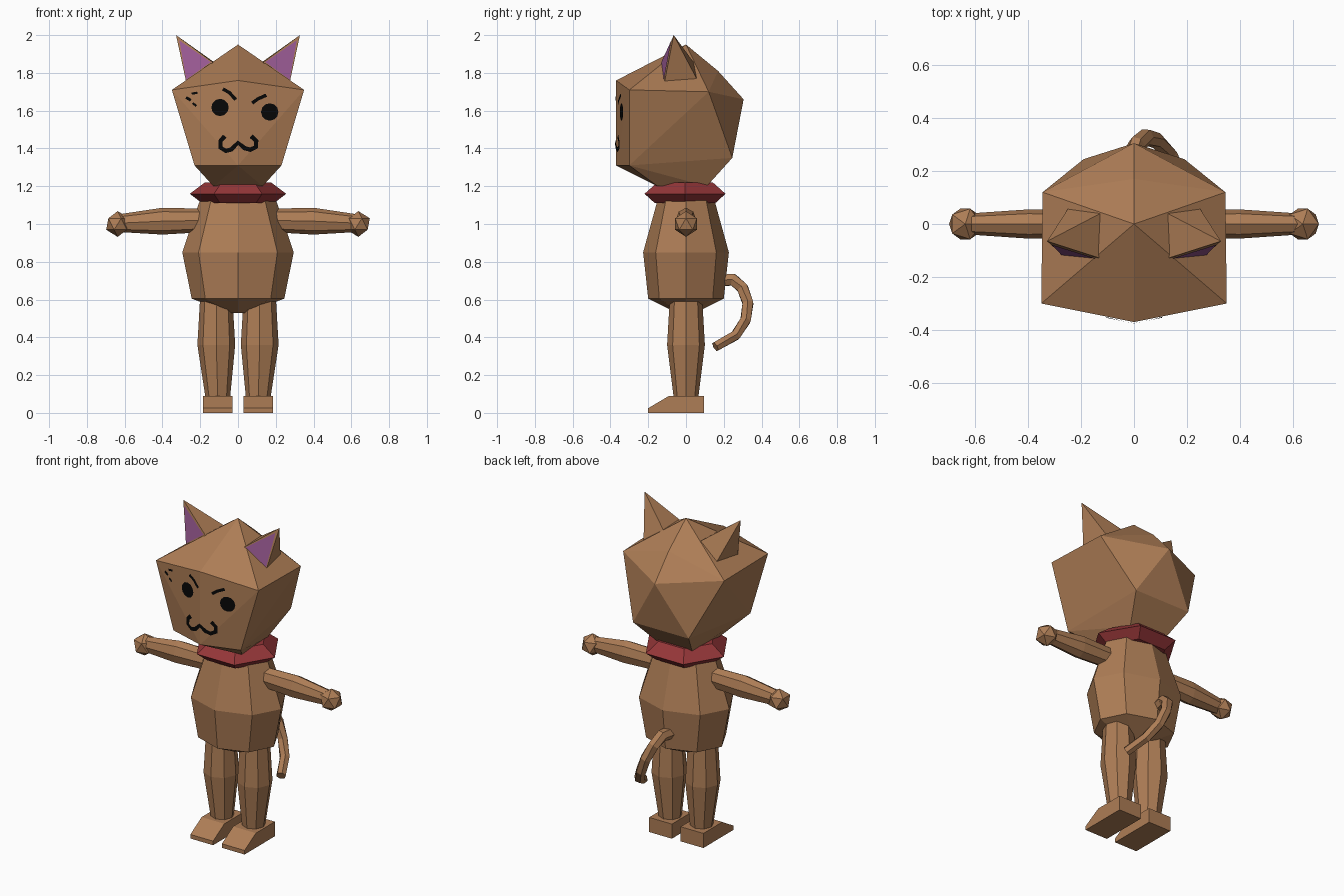
import bpy, bmesh, math
from mathutils import Vector
from mathutils.bvhtree import BVHTree

if "Cube" in bpy.data.objects:
    bpy.data.objects.remove(bpy.data.objects["Cube"])


def material(name, rgb):
    m = bpy.data.materials.new(name)
    m.diffuse_color = (*rgb, 1)
    m.use_nodes = True
    m.node_tree.nodes["Principled BSDF"].inputs["Base Color"].default_value = m.diffuse_color
    return m


BROWN = material("brown fur", (0.42, 0.205, 0.092))
RED = material("red collar", (0.30, 0.037, 0.040))
PURPLE = material("purple inner ear", (0.33, 0.105, 0.30))
BLACK = material("black", (0.002, 0.002, 0.002))


def finish(bm, name, mat, recalc=True):
    if recalc:
        bmesh.ops.recalc_face_normals(bm, faces=bm.faces)
    me = bpy.data.meshes.new(name)
    bm.to_mesh(me)
    bm.free()
    me.materials.append(mat)
    ob = bpy.data.objects.new(name, me)
    bpy.context.collection.objects.link(ob)
    return ob


def loft(name, rings, mat=BROWN):
    """Skin a list of point rings and cap both ends."""
    bm = bmesh.new()
    rows = [[bm.verts.new(p) for p in r] for r in rings]
    n = len(rows[0])
    for a, b in zip(rows, rows[1:]):
        for i in range(n):
            j = (i + 1) % n
            bm.faces.new((a[i], a[j], b[j], b[i]))
    bm.faces.new(rows[0])
    bm.faces.new(rows[-1])
    return finish(bm, name, mat)


def ring(c, u, v, n):
    """Polygon ring around c spanned by the half-axes u and v."""
    c, u, v = Vector(c), Vector(u), Vector(v)
    return [c + u * math.cos(k * math.tau / n) + v * math.sin(k * math.tau / n)
            for k in range(n)]


def flat_ring(x, y, z, rx, ry, n):
    return ring((x, y, z), (rx, 0, 0), (0, ry, 0), n)


def hull(points):
    bm = bmesh.new()
    for p in points:
        bm.verts.new(p)
    res = bmesh.ops.convex_hull(bm, input=bm.verts)
    junk = {e for e in res["geom_interior"] + res["geom_unused"]
            if isinstance(e, bmesh.types.BMVert)}
    bmesh.ops.delete(bm, geom=list(junk), context='VERTS')
    bmesh.ops.recalc_face_normals(bm, faces=bm.faces)
    return bm


# Head: faceted hull with a nearly flat, slightly keeled face
half = [(.35, -.30, 1.71), (.345, .12, 1.70), (.23, -.30, 1.31),
        (.19, .245, 1.35), (.13, -.15, 1.20), (.12, .11, 1.20)]
middle = [(0, 0, 1.95), (0, -.37, 1.76), (0, -.37, 1.31),
          (0, .17, 1.81), (0, .305, 1.66)]
head = hull(middle + [(s * x, y, z) for s in (-1, 1) for x, y, z in half])
surface = BVHTree.FromBMesh(head)
finish(head, "head", BROWN)


def on_face(x, z):
    hit = surface.ray_cast(Vector((x, -1, z)), Vector((0, 1, 0)))[0]
    return hit + Vector((0, -.005, 0))


def face_mark(name, polygons):
    """Thin black plates projected on the front of the head."""
    bm = bmesh.new()
    for poly in polygons:
        f = bm.faces.new([bm.verts.new(on_face(x, z)) for x, z in poly])
        f.normal_update()
        if f.normal.y > 0:
            f.normal_flip()
    finish(bm, name, BLACK, recalc=False)


def stroke(pts, w):
    """Quads of width w along a polyline."""
    out, left, right = [], [], []
    for i, p in enumerate(pts):
        a, b = Vector(pts[max(i - 1, 0)]), Vector(pts[min(i + 1, len(pts) - 1)])
        t = (b - a).normalized() * w / 2
        left.append((p[0] - t.y, p[1] + t.x))
        right.append((p[0] + t.y, p[1] - t.x))
    for i in range(len(pts) - 1):
        out.append((left[i], left[i + 1], right[i + 1], right[i]))
    return out


# Face: eyes, eyebrows, cheek marks and mouth (drawn off-centre)
for name, cx, cz in (("left_eye", -.095, 1.617), ("right_eye", .168, 1.593)):
    face_mark(name, [[(cx + .046 * math.cos(k * math.tau / 12),
                       cz + .046 * math.sin(k * math.tau / 12)) for k in range(12)]])
face_mark("left_eyebrow", stroke([(-.08, 1.715), (-.045, 1.695), (-.012, 1.658)], .018))
face_mark("right_eyebrow", stroke([(.075, 1.64), (.105, 1.662), (.15, 1.682)], .018))
face_mark("forehead_specks", stroke([(-.275, 1.67), (-.25, 1.655)], .015)
          + stroke([(-.245, 1.69), (-.215, 1.695)], .012)
          + stroke([(-.24, 1.64), (-.22, 1.625)], .012))
face_mark("mouth", stroke([(-.07, 1.465), (-.092, 1.44), (-.093, 1.405), (-.065, 1.387),
                           (-.035, 1.395), (0, 1.43), (.035, 1.402), (.065, 1.393),
                           (.095, 1.408), (.097, 1.44), (.07, 1.465)], .024))

# Ears: leaning pyramids with a purple plate on the front side
for s, side in ((-1, "left"), (1, "right")):
    tip, outer, inner, back_in, back_out = [
        Vector((s * x, y, z)) for x, y, z in
        ((.328, -.065, 2.0), (.275, -.113, 1.755), (.132, -.128, 1.855),
         (.117, .045, 1.85), (.245, .064, 1.755))]
    finish(hull([tip, outer, inner, back_in, back_out]), side + "_ear", BROWN)
    mid = (tip + outer + inner) / 3
    nrm = (outer - tip).cross(inner - tip).normalized()
    nrm *= -.005 if nrm.y > 0 else .005
    bm = bmesh.new()
    f = bm.faces.new([bm.verts.new(mid.lerp(p, k) + nrm)
                      for p, k in ((tip, .78), (outer, .93), (inner, .9))])
    f.normal_update()
    if f.normal.y > 0:
        f.normal_flip()
    finish(bm, side + "_inner_ear", PURPLE, recalc=False)

# Collar: six-sided band with a ridged edge
loft("collar", [flat_ring(0, -.005, z, r, r * .97, 6)
                for z, r in ((1.22, .175), (1.16, .255), (1.11, .19))], RED)

# Body: eight-sided barrel closing to a low point
loft("body", [flat_ring(0, 0, z, rx, ry, 8) for z, rx, ry in
              ((1.18, .18, .14), (1.11, .207, .155), (.85, .295, .227),
               (.605, .245, .20), (.53, .05, .05))])

for s, side in ((-1, "left"), (1, "right")):
    # Legs and wedge-shaped feet
    loft(side + "_leg", [flat_ring(s * x, 0, z, r, r, 8) for x, z, r in
                         ((.115, .62, .085), (.115, .36, .10), (.107, .08, .065))])
    profile = [(-.20, 0), (.095, 0), (.095, .09), (-.09, .09), (-.20, .025)]
    loft(side + "_foot", [[(s * x, y, z) for y, z in profile] for x in (.03, .185)])
    # Arms and faceted hands
    loft(side + "_arm", [ring((s * x, 0, z), (0, ry, 0), (0, 0, rz), 8) for x, z, ry, rz in
                         ((.13, 1.02, .05, .06), (.40, 1.015, .055, .071),
                          (.62, 1.005, .04, .048))])
    bm = bmesh.new()
    bmesh.ops.create_icosphere(bm, subdivisions=1, radius=.068)
    bmesh.ops.translate(bm, verts=bm.verts, vec=(s * .637, 0, 1.0))
    finish(bm, side + "_hand", BROWN)

# Tail: six-sided tube hooking down and to the right
path = [Vector(p) for p in ((-.02, .17, .70), (-.01, .25, .705), (.01, .30, .66),
                            (.045, .328, .58), (.085, .315, .49), (.135, .262, .41),
                            (.185, .155, .35))]
rings = []
for i, p in enumerate(path):
    t = (path[min(i + 1, len(path) - 1)] - path[max(i - 1, 0)]).normalized()
    u = (Vector((1, 0, 0)) - t * t.x).normalized()
    r = .037 - .0015 * i
    rings.append(ring(p, u * r, t.cross(u) * r, 6))
loft("tail", rings)
